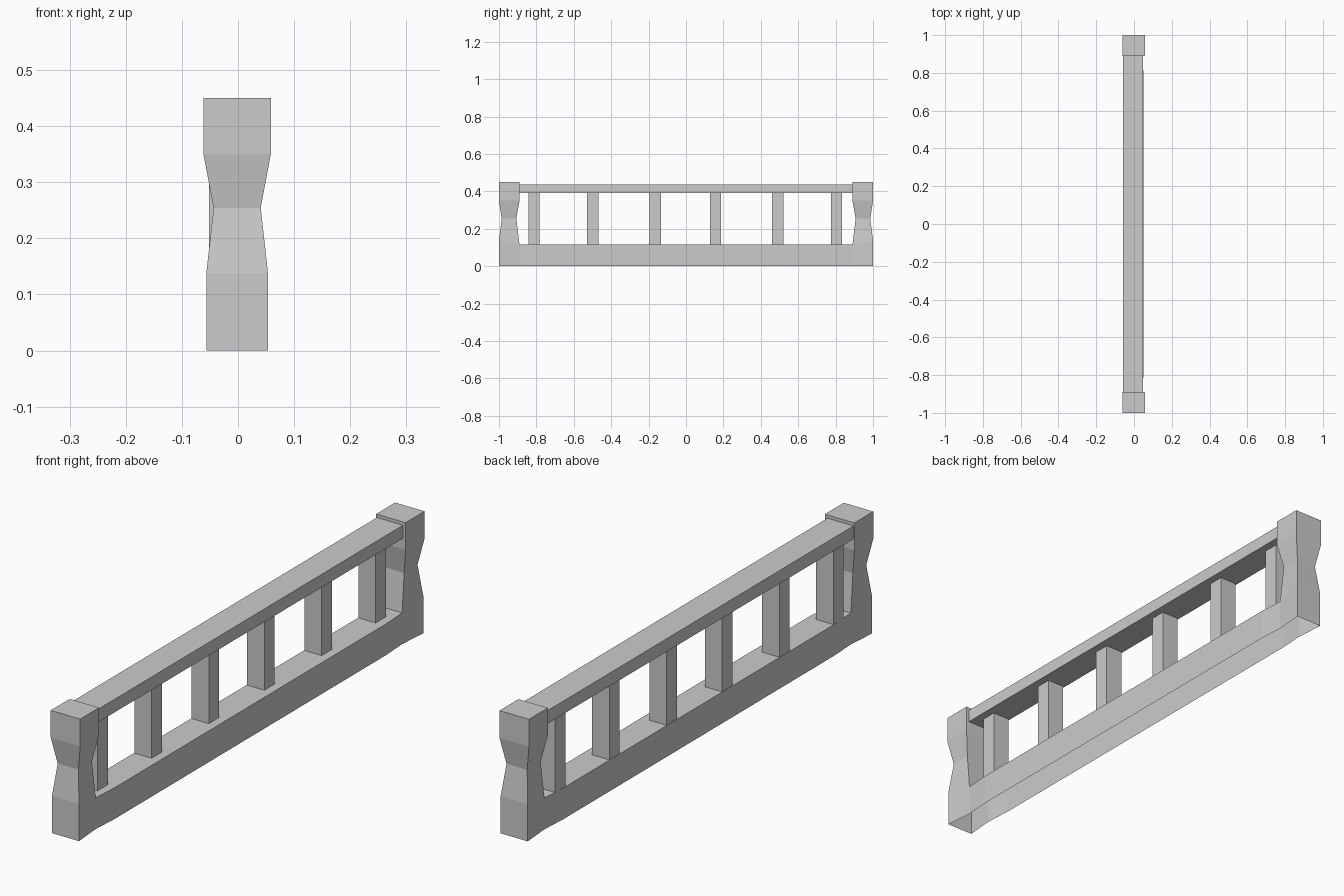
import bpy, bmesh

if "Cube" in bpy.data.objects:
    bpy.data.objects.remove(bpy.data.objects["Cube"])

CX = -0.0015  # slight sideways offset of the whole railing


def finish(bm, name):
    bmesh.ops.remove_doubles(bm, verts=bm.verts, dist=0.0005)
    bmesh.ops.recalc_face_normals(bm, faces=bm.faces)
    mesh = bpy.data.meshes.new(name)
    bm.to_mesh(mesh)
    bm.free()
    obj = bpy.data.objects.new(name, mesh)
    bpy.context.collection.objects.link(obj)
    return obj


def box(name, x0, x1, y0, y1, z0, z1):
    bm = bmesh.new()
    bmesh.ops.create_cube(bm, size=1)
    for v in bm.verts:
        v.co = ((x0 + x1) / 2 + v.co.x * (x1 - x0),
                (y0 + y1) / 2 + v.co.y * (y1 - y0),
                (z0 + z1) / 2 + v.co.z * (z1 - z0))
    return finish(bm, name)


# Waisted end posts and hollow base beam, one shell open underneath
bm = bmesh.new()
# per level: z outer, z inner, half width outer, half width inner, y outer, y inner
LEVELS = [
    (0.0, 0.0, 0.055, 0.046, 1.0, 0.89),
    (0.137, 0.115, 0.055, 0.046, 1.0, 0.89),
    (0.254, 0.254, 0.042, 0.042, 0.985, 0.907),
    (0.35, 0.35, 0.06, 0.06, 1.0, 0.89),
    (0.45, 0.45, 0.06, 0.06, 1.0, 0.89),
]
for s in (-1, 1):
    rings = []
    for zo, zi, wo, wi, yo, yi in LEVELS:
        rings.append([bm.verts.new(p) for p in (
            (CX - wo, s * yo, zo), (CX + wo, s * yo, zo),
            (CX + wi, s * yi, zi), (CX - wi, s * yi, zi))])
    for i in range(4):
        a, b = rings[i], rings[i + 1]
        for k in range(4):
            if i == 0 and k == 2:
                continue  # beam joins here
            j = (k + 1) % 4
            bm.faces.new((a[k], a[j], b[j], b[k]))
    bm.faces.new(rings[-1])

# Beam: left, top and right walls through a few sections
sections = [[bm.verts.new((CX + x, y, z)) for x, z in
             ((-w, 0), (-w, 0.115), (w, 0.115), (w, 0))]
            for y, w in ((-0.89, 0.046), (-0.79, 0.052), (0.79, 0.052), (0.89, 0.046))]
for a, b in zip(sections, sections[1:]):
    for k in range(3):
        bm.faces.new((a[k], a[k + 1], b[k + 1], b[k]))
finish(bm, "base_and_posts")

# Top rail between the posts
box("top_rail", -0.058, 0.048, -0.895, 0.895, 0.39, 0.438)

# Balusters
for i, y in enumerate((-0.812, -0.498, -0.165, 0.157, 0.49, 0.804)):
    box(f"baluster_{i + 1}", -0.052, 0.018, y - 0.03, y + 0.03, 0.113, 0.392)
